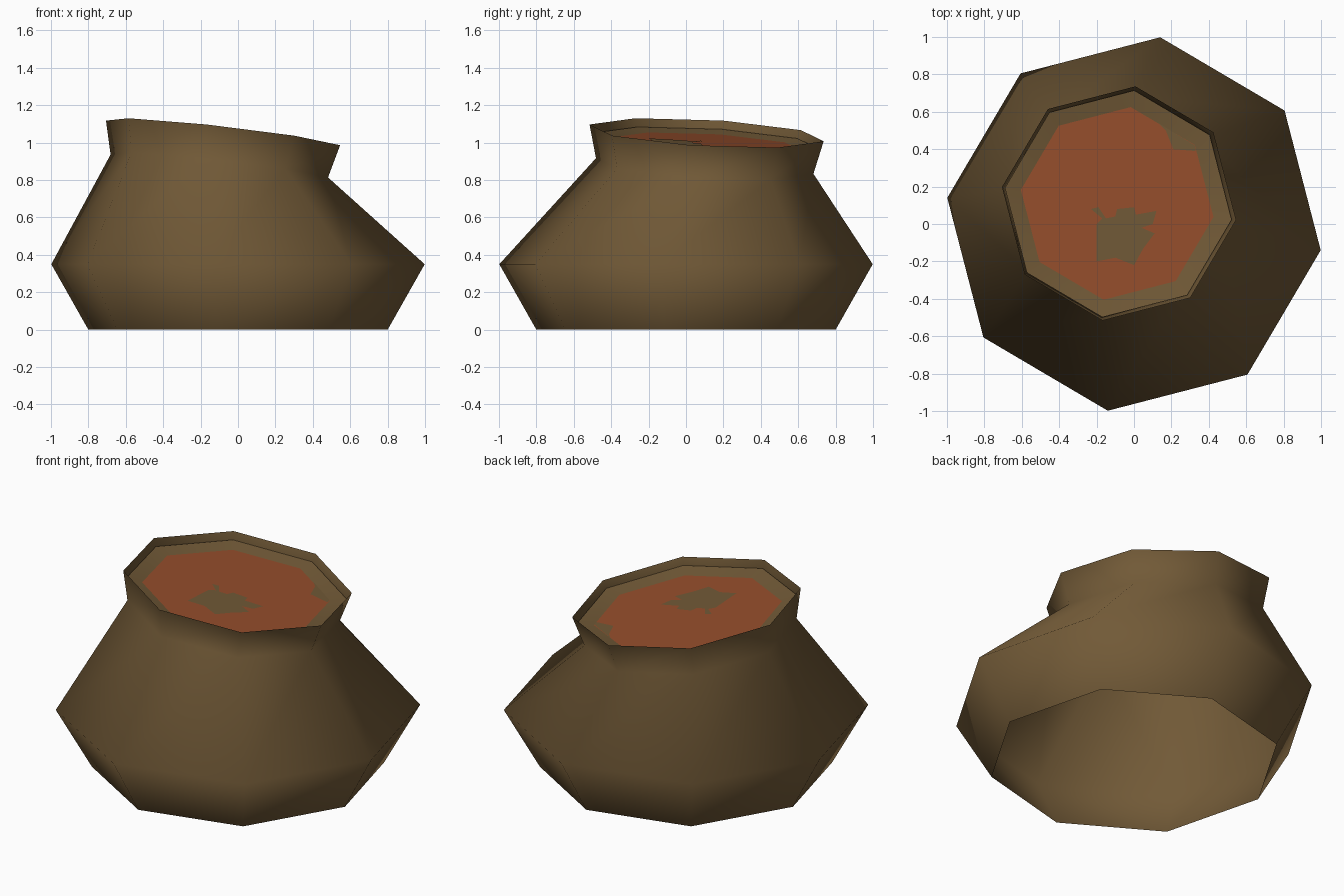
import bpy, bmesh
from math import sin, cos, radians

if "Cube" in bpy.data.objects:
    bpy.data.objects.remove(bpy.data.objects["Cube"])

SIDES, TURN = 8, radians(-8)
TILT_X, TILT_Y = -0.113, -0.056      # slope of the crooked neck


def material(name, rgb):
    m = bpy.data.materials.new(name)
    m.diffuse_color = (*rgb, 1)
    m.use_nodes = True
    m.node_tree.nodes["Principled BSDF"].inputs["Base Color"].default_value = m.diffuse_color
    return m


clay = material("brown clay", (0.166, 0.101, 0.038))
soup = material("red filling", (0.305, 0.077, 0.025))


def ring(bm, cx, cy, cz, r, tilted):
    verts = []
    for k in range(SIDES):
        a = TURN + radians(360 / SIDES) * k
        dx, dy = r * cos(a), r * sin(a)
        z = cz + (TILT_X * dx + TILT_Y * dy if tilted else 0)
        verts.append(bm.verts.new((cx + dx, cy + dy, z)))
    return verts


def finish(bm, name, mat):
    for f in bm.faces:
        f.smooth = True
    me = bpy.data.meshes.new(name)
    bm.to_mesh(me)
    bm.free()
    me.materials.append(mat)
    ob = bpy.data.objects.new(name, me)
    bpy.context.collection.objects.link(ob)
    return ob


def lathe(name, profile, mat):
    bm = bmesh.new()
    rings = [ring(bm, *p) for p in profile]
    for lo, hi in zip(rings, rings[1:]):
        for k in range(SIDES):
            n = (k + 1) % SIDES
            bm.faces.new((lo[k], lo[n], hi[n], hi[k]))
    return finish(bm, name, mat)


# Thin shell, open underneath: foot, belly, neck, flared rim
lathe("pot", [
    (0, 0, 0.0, 0.808, False),
    (0, 0, 0.35, 1.008, False),
    (-0.10, 0.10, 0.875, 0.587, True),
    (-0.08, 0.11, 1.052, 0.632, True),
], clay)

# Ledge just inside the rim
INNER = (-0.09, 0.11, 0.990, 0.520, True)
lathe("inner_ledge", [(-0.084, 0.108, 1.008, 0.612, True), INNER], clay)

# Filling that closes the mouth
bm = bmesh.new()
bm.faces.new(ring(bm, *INNER))
finish(bm, "filling", soup)


# Irregular brown patches showing on the filling
def patch(name, pts):
    bm = bmesh.new()
    f = bm.faces.new([bm.verts.new(
        (x, y, 0.993 + TILT_X * (x + 0.09) + TILT_Y * (y - 0.11))) for x, y in pts])
    f.normal_update()
    if f.normal.z < 0:
        f.normal_flip()
    finish(bm, name, clay)


patch("centre_patch", [
    (-0.20, 0.0), (-0.17, 0.03), (-0.23, 0.08), (-0.19, 0.09), (-0.15, 0.03),
    (-0.10, 0.04), (-0.09, 0.08), (0.0, 0.09), (0.01, 0.05),
    (0.12, 0.07), (0.10, 0.0), (0.04, -0.02), (0.11, -0.05), (0.05, -0.13),
    (0.0, -0.22), (-0.10, -0.18), (-0.20, -0.20), (-0.20, -0.10)])
patch("edge_patch", [
    (0.13, 0.54), (0.17, 0.50), (0.21, 0.40), (0.33, 0.39), (0.325, 0.42)])
